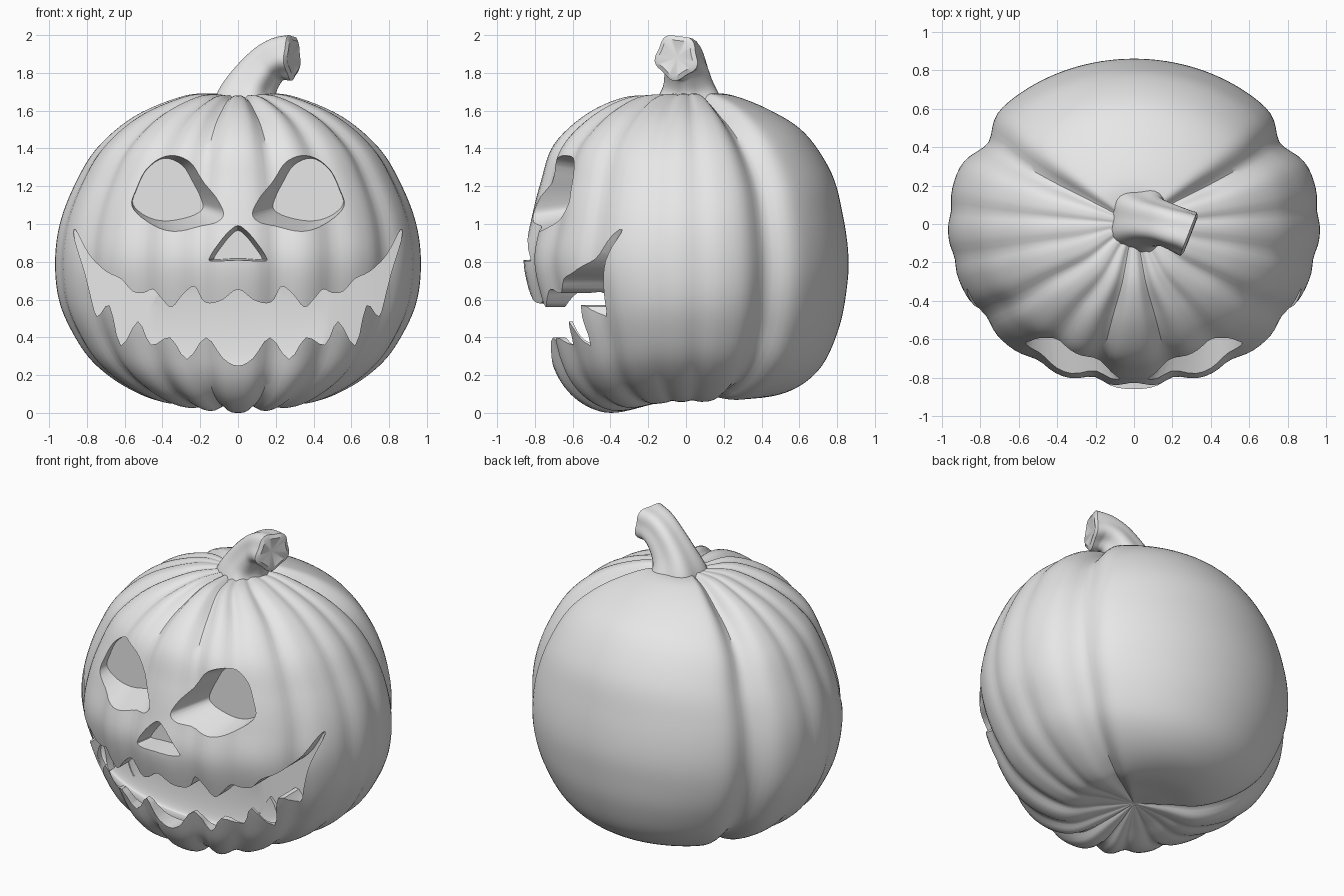
import bpy, bmesh, math
from mathutils import Vector

if "Cube" in bpy.data.objects:
    bpy.data.objects.remove(bpy.data.objects["Cube"])

grey = bpy.data.materials.new("plain grey")
grey.diffuse_color = (0.8, 0.8, 0.8, 1)
grey.use_nodes = True
grey.node_tree.nodes["Principled BSDF"].inputs["Base Color"].default_value = grey.diffuse_color


def spline(pts, n, closed=False):
    """Catmull-Rom resampling of a list of tuples."""
    pts = [Vector(p) for p in pts]
    m = len(pts)
    get = (lambda i: pts[i % m]) if closed else (lambda i: pts[max(0, min(m - 1, i))])
    out = []
    for i in range(m if closed else m - 1):
        a, b, c, d = get(i - 1), get(i), get(i + 1), get(i + 2)
        for k in range(n):
            t = k / n
            out.append(0.5 * (2 * b + (c - a) * t + (2 * a - 5 * b + 4 * c - d) * t * t
                              + (3 * b - a - 3 * c + d) * t ** 3))
    if not closed:
        out.append(pts[-1])
    return out


def finish(bm, name):
    bmesh.ops.recalc_face_normals(bm, faces=bm.faces[:])
    me = bpy.data.meshes.new(name)
    bm.to_mesh(me)
    bm.free()
    me.materials.append(grey)
    ob = bpy.data.objects.new(name, me)
    bpy.context.collection.objects.link(ob)
    return ob


def skin(rings, name):
    """Quads between closed rings, with the two ends capped."""
    bm = bmesh.new()
    vr = [[bm.verts.new(p) for p in ring] for ring in rings]
    n = len(rings[0])
    for r0, r1 in zip(vr, vr[1:]):
        for j in range(n):
            bm.faces.new((r0[j], r0[(j + 1) % n], r1[(j + 1) % n], r1[j]))
    bmesh.ops.remove_doubles(bm, verts=bm.verts[:], dist=1e-5)
    return finish(bm, name)


def smooth(ob, angle):
    bpy.ops.object.select_all(action='DESELECT')
    ob.select_set(True)
    bpy.context.view_layer.objects.active = ob
    bpy.ops.object.shade_smooth_by_angle(angle=math.radians(angle))


# Body: front, side and back half-profiles (radius, height), blended around
rows = spline([
    (0, .10, 0, .10, 0, .10), (.2, .04, .2, .08, .2, .09),
    (.40, .00, .40, .06, .40, .08), (.55, .05, .60, .14, .58, .13),
    (.66, .16, .77, .27, .72, .25), (.73, .32, .88, .43, .81, .45),
    (.80, .54, .95, .60, .85, .65), (.86, .80, .97, .80, .86, .83),
    (.82, 1.02, .945, 1.0, .83, 1.05), (.77, 1.22, .87, 1.2, .77, 1.27),
    (.70, 1.42, .75, 1.40, .63, 1.48), (.53, 1.58, .55, 1.57, .45, 1.60),
    (.33, 1.67, .30, 1.675, .25, 1.68), (.14, 1.68, .14, 1.69, .12, 1.69),
    (0, 1.67, 0, 1.67, 0, 1.67)], 6)

# Grooves between ribs: angle, depth, width in degrees
GROOVES = [(32, .075, 7), (5, .015, 4), (-12, .015, 4), (-35, .03, 5),
           (-58, .028, 5), (-77, .05, 5)]


def body_point(row, a):
    rf, zf, rs, zs, rb, zb = row
    c, s = math.cos(a), math.sin(a)
    r, z = (rf, zf) if s < 0 else (rb, zb)
    p = Vector((rs * c, r * s, zs + (z - zs) * s * s))
    deg = math.degrees(math.asin(max(-1, min(1, s))))
    g = sum(d * math.exp(-((deg - g0) / w) ** 2) for g0, d, w in GROOVES)
    g *= min(1, max(rs, 0) / .45)
    centre = Vector((0, 0, .8))
    return centre + (p - centre) * (1 - g)


N = 144
body = skin([[body_point(r, math.tau * j / N) for j in range(N)] for r in rows],
            "pumpkin_body")


def cutter(outline, name, back, front_scale=1, back_scale=1, pivot=(0, 0)):
    """Prism through the front, tapered about a pivot; back is a function of x."""
    bm = bmesh.new()
    face = bm.faces.new([bm.verts.new((x, -1, z)) for x, z in outline])
    tris = bmesh.ops.triangulate(bm, faces=[face])['faces']
    front = bm.verts[:]
    ext = bmesh.ops.extrude_face_region(bm, geom=tris, use_keep_orig=True)['geom']
    rear = [v for v in ext if isinstance(v, bmesh.types.BMVert)]
    for verts, s in ((front, front_scale), (rear, back_scale)):
        for v in verts:
            v.co.x = pivot[0] + (v.co.x - pivot[0]) * s
            v.co.z = pivot[1] + (v.co.z - pivot[1]) * s
    for v in rear:
        v.co.y = back(v.co.x)
    return finish(bm, name)


cutters = []

# Mouth with upper and lower teeth
upper = [(0, .655), (.08, .6), (.15, .58), (.19, .6), (.23, .67), (.29, .63),
         (.35, .56), (.40, .60), (.45, .655), (.50, .635), (.56, .645), (.62, .71),
         (.70, .75), (.79, .84), (.86, .97)]
lower = [(.865, .92), (.81, .74), (.78, .62), (.745, .51), (.68, .57), (.62, .355),
         (.53, .485), (.46, .36), (.36, .40), (.27, .285), (.17, .40), (.08, .29),
         (0, .25)]
half = upper + lower
loop = half + [(-x, z) for x, z in reversed(half[1:-1])]
cutters.append(cutter(spline(loop, 3, True), "mouth_cutter",
                      lambda x: -.46 + .13 * (x / .86) ** 2))

# Hollow behind the teeth
bm = bmesh.new()
bmesh.ops.create_uvsphere(bm, u_segments=64, v_segments=32, radius=1)
for v in bm.verts:
    x, y, z = v.co
    v.co = (.68 * x, -.45 + (.24 if y < 0 else .04) * y, .48 + .27 * z)
cutters.append(finish(bm, "mouth_hollow_cutter"))

# Eye sockets
eye = [(.11, 1.05), (.19, 1.0), (.35, .97), (.48, 1.0), (.57, 1.08), (.545, 1.18),
       (.48, 1.31), (.365, 1.385), (.245, 1.34), (.175, 1.23), (.12, 1.12)]
for side in (1, -1):
    outline = [(side * x, z) for x, z in spline(eye, 4, True)]
    cutters.append(cutter(outline, "eye_cutter", lambda x: -.56, 1.29, .8,
                          (side * .5, 1.2)))

# Nose
nose = [(0, .995), (-.05, .96), (-.10, .90), (-.155, .82), (-.14, .803), (0, .81),
        (.14, .803), (.155, .82), (.10, .90), (.05, .96)]
cutters.append(cutter(spline(nose, 3, True), "nose_cutter", lambda x: -.72,
                      1.27, .8, (0, .85)))

# Carve the face
bpy.context.view_layer.objects.active = body
for c in cutters:
    mod = body.modifiers.new(c.name, 'BOOLEAN')
    mod.operation, mod.solver, mod.object = 'DIFFERENCE', 'EXACT', c
    bpy.ops.object.modifier_apply(modifier=mod.name)
    bpy.data.objects.remove(c)
smooth(body, 35)

# Stem: ribbed sweep leaning to the right, with a dished cut end
path = spline([(.05, .02, 1.58, .21), (.05, .02, 1.68, .17), (.08, .015, 1.77, .13),
               (.15, 0, 1.86, .112), (.22, -.025, 1.90, .112),
               (.285, -.05, 1.905, .118)], 5)
rings = []
for i, p in enumerate(path):
    a, b = path[max(0, i - 1)], path[min(len(path) - 1, i + 1)]
    t = (b - a).to_3d().normalized()
    u = Vector((0, 1, 0)).cross(t).normalized()
    v = t.cross(u)
    ring = []
    for j in range(40):
        q = math.tau * j / 40
        r = p[3] * (1 + .07 * math.cos(5 * q + .6))
        ring.append(p.to_3d() + (u * math.cos(q) + v * math.sin(q)) * r)
    rings.append(ring)
end = path[-1].to_3d()
rings.append([end + (q - end) * .8 + t * .012 for q in rings[-1]])
rings.append([end - t * .01] * 40)
rings.insert(0, [path[0].to_3d()] * 40)
lift = 2.0 - max(q.z for ring in rings for q in ring)
stem = skin([[q + Vector((0, 0, lift)) for q in ring] for ring in rings], "stem")
smooth(stem, 40)
